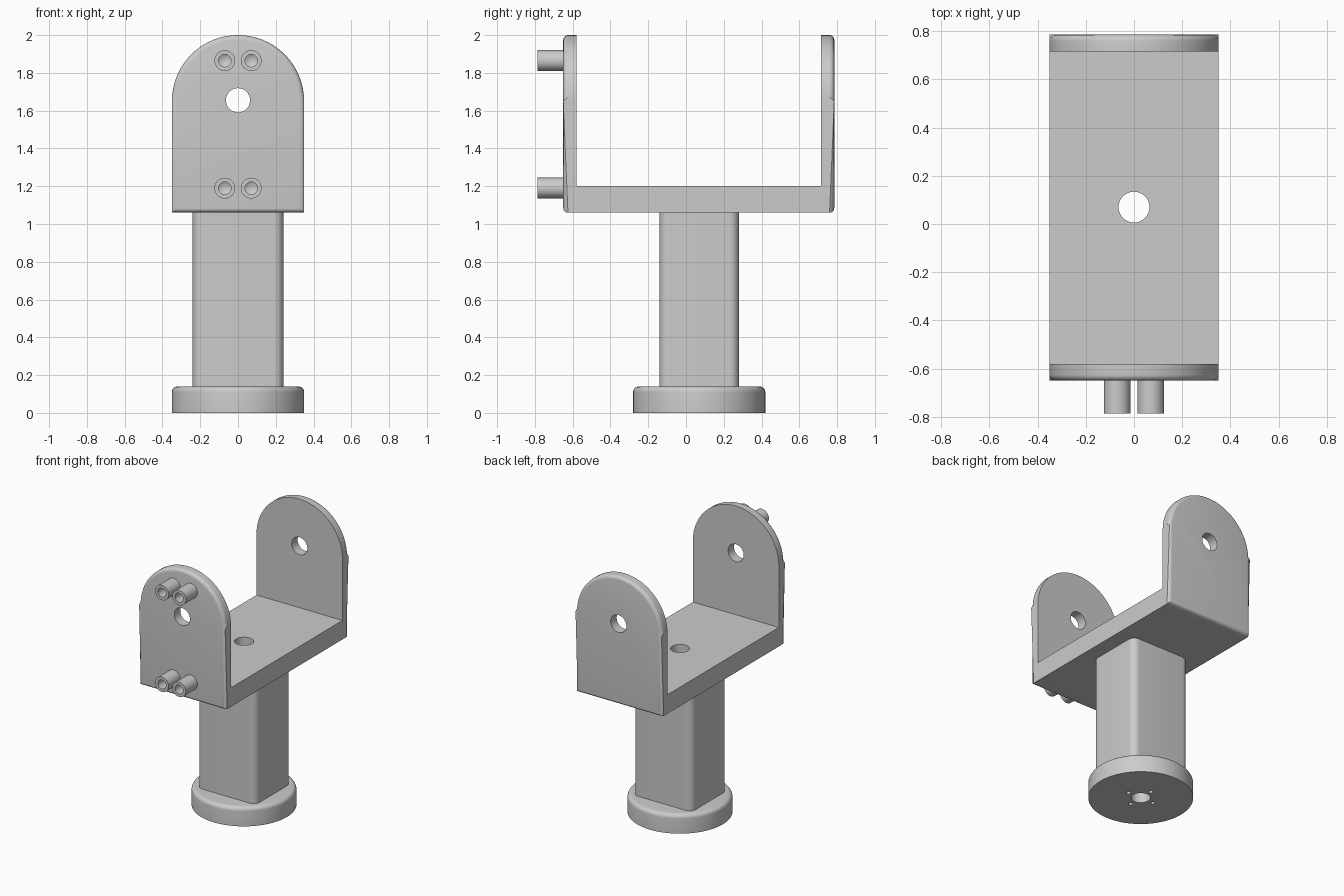
import bpy, bmesh
from math import pi, radians, sin, cos
from mathutils import Matrix

if "Cube" in bpy.data.objects:
    bpy.data.objects.remove(bpy.data.objects["Cube"])

GREY = 0.6
grey = bpy.data.materials.new("plain grey")
grey.use_nodes = True
grey.diffuse_color = (GREY, GREY, GREY, 1)
grey.node_tree.nodes["Principled BSDF"].inputs["Base Color"].default_value = (GREY, GREY, GREY, 1)

AXIS_Y = 0.07      # centre of the post and bracket
FLOOR, SEAT = 1.06, 1.2
HALF = 0.35
HOLE = 0.064
PIVOT_Z = 1.655


def finish(name, bm):
    bmesh.ops.recalc_face_normals(bm, faces=bm.faces)
    mesh = bpy.data.meshes.new(name)
    bm.to_mesh(mesh)
    bm.free()
    mesh.materials.append(grey)
    obj = bpy.data.objects.new(name, mesh)
    bpy.context.collection.objects.link(obj)
    return obj


def activate(obj):
    bpy.ops.object.select_all(action='DESELECT')
    obj.select_set(True)
    bpy.context.view_layer.objects.active = obj


def boolean(target, tool, operation):
    """Apply a boolean and discard the tool object."""
    mod = target.modifiers.new(operation, 'BOOLEAN')
    mod.operation, mod.solver, mod.object = operation, 'EXACT', tool
    activate(target)
    bpy.ops.object.modifier_apply(modifier=mod.name)
    bpy.data.objects.remove(tool)


def smooth(obj):
    activate(obj)
    bpy.ops.object.shade_smooth_by_angle(angle=radians(30))


def drill(target, radius, depth, matrix):
    bm = bmesh.new()
    bmesh.ops.create_cone(bm, cap_ends=True, segments=48, radius1=radius,
                          radius2=radius, depth=depth, matrix=matrix)
    boolean(target, finish("cutter", bm), 'DIFFERENCE')


def box(name, x, y, z):
    bm = bmesh.new()
    bmesh.ops.create_cube(bm, size=1)
    for v in bm.verts:
        v.co = [lo + (c + 0.5) * (hi - lo) for c, (lo, hi) in zip(v.co, (x, y, z))]
    return bm


def lathe(name, profile, matrix, steps=64):
    """Revolve (radius, height) points about z, then place."""
    bm = bmesh.new()
    verts = [bm.verts.new((r, 0, h)) for r, h in profile]
    edges = [bm.edges.new(pair) for pair in zip(verts, verts[1:])]
    bmesh.ops.spin(bm, geom=verts + edges, axis=(0, 0, 1), cent=(0, 0, 0),
                   angle=2 * pi, steps=steps, use_duplicate=False)
    bmesh.ops.remove_doubles(bm, verts=bm.verts, dist=1e-5)
    bm.transform(matrix)
    return finish(name, bm)


def wall(name, inner, outer):
    """Arched cheek plate, rounded only around its outer face."""
    arch_z = 2 - HALF
    outline = [(-HALF, FLOOR), (HALF, FLOOR)]
    outline += [(HALF * cos(a * pi / 48), arch_z + HALF * sin(a * pi / 48)) for a in range(49)]
    bm = bmesh.new()
    face = bm.faces.new([bm.verts.new((x, inner, z)) for x, z in outline])
    out = bmesh.ops.extrude_face_region(bm, geom=[face], use_keep_orig=True)["geom"]
    for v in out:
        if isinstance(v, bmesh.types.BMVert):
            v.co.y = outer
    rim = [e for e in bm.edges if all(abs(v.co.y - outer) < 1e-5 for v in e.verts)]
    bmesh.ops.bevel(bm, geom=rim, offset=0.025, segments=5, profile=0.5, affect='EDGES')
    return finish(name, bm)


# U-shaped bracket: floor plus two arched cheeks, drilled
bracket = finish("bracket", box("floor", (-HALF, HALF), (-0.58, 0.715), (FLOOR, SEAT)))
for inner, outer in ((-0.58, -0.65), (0.715, 0.785)):
    boolean(bracket, wall("cheek", inner, outer), 'UNION')
drill(bracket, HOLE, 3, Matrix.Translation((0, 0, PIVOT_Z)) @ Matrix.Rotation(pi / 2, 4, 'X'))
drill(bracket, HOLE, 1, Matrix.Translation((0, AXIS_Y, FLOOR)))
smooth(bracket)

# Post with rounded upright corners and a bore
bm = box("post", (-0.24, 0.24), (AXIS_Y - 0.21, AXIS_Y + 0.21), (0.14, FLOOR))
upright = [e for e in bm.edges if abs(e.verts[0].co.z - e.verts[1].co.z) > 0.1]
bmesh.ops.bevel(bm, geom=upright, offset=0.05, segments=8, profile=0.5, affect='EDGES')
post = finish("post", bm)
drill(post, HOLE, 3, Matrix.Translation((0, AXIS_Y, 1)))
smooth(post)

# Round foot with a rounded top rim, centre bore and four screw holes
fillet = 0.03
rim = [(HALF - fillet + fillet * cos(a * pi / 12), 0.14 - fillet + fillet * sin(a * pi / 12))
       for a in range(7)]
foot = lathe("foot", [(HOLE, 0), (HALF, 0)] + rim + [(HOLE, 0.14), (HOLE, 0)],
             Matrix.Translation((0, AXIS_Y, 0)), 96)
for i in range(4):
    a = i * pi / 2
    drill(foot, 0.015, 0.2, Matrix.Translation((0.105 * cos(a), AXIS_Y + 0.105 * sin(a), 0)))
smooth(foot)

# Four hollow stand-offs on the front cheek
for level, z in (("upper", 1.865), ("lower", 1.19)):
    for side, x in (("left", 0.07), ("right", -0.07)):
        place = Matrix.Translation((x, -0.65, z)) @ Matrix.Rotation(pi / 2, 4, 'X')
        peg = lathe(f"{level}_{side}_standoff",
                    [(0.055, 0), (0.055, 0.135), (0.033, 0.135), (0.033, 0.03), (0, 0.01)],
                    place, 32)
        smooth(peg)
